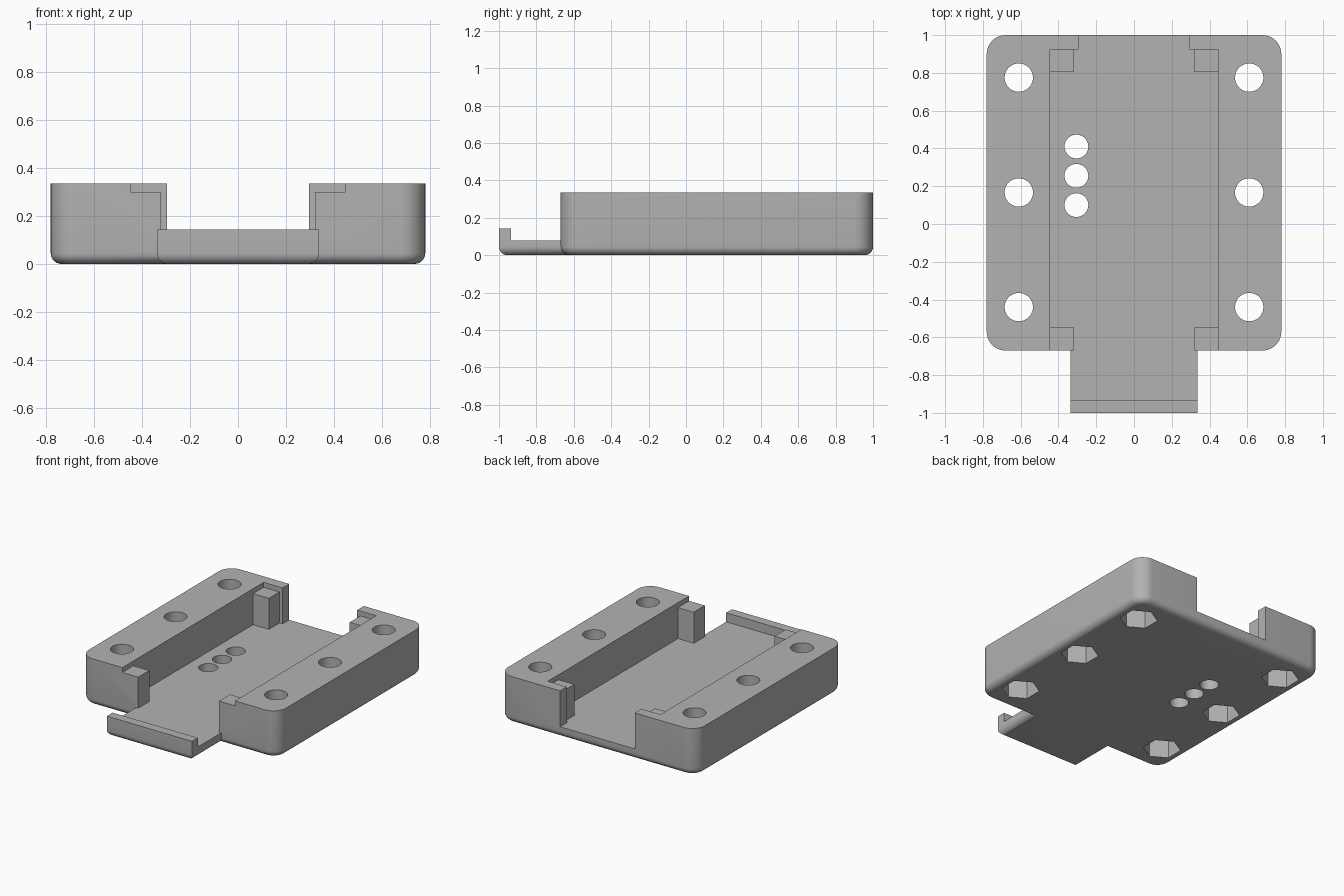
import bpy, bmesh, math
from mathutils import Matrix, Vector

cube = bpy.data.objects.get("Cube")
if cube:
    bpy.data.objects.remove(cube, do_unlink=True)

grey = bpy.data.materials.new("plain grey")
grey.use_nodes = True
GREY = (0.45, 0.45, 0.45, 1)
grey.diffuse_color = GREY
grey.node_tree.nodes["Principled BSDF"].inputs["Base Color"].default_value = GREY

FLOOR, TOP = 0.078, 0.335


def to_object(name, bm):
    mesh = bpy.data.meshes.new(name)
    bmesh.ops.recalc_face_normals(bm, faces=bm.faces)
    bm.to_mesh(mesh)
    bm.free()
    mesh.materials.append(grey)
    obj = bpy.data.objects.new(name, mesh)
    bpy.context.collection.objects.link(obj)
    return obj


def box(name, x, y0, y1, z0, z1, corner=0, base=0, base_filter=None):
    """Box centred on x, with optional rounded corners and bottom edge."""
    bm = bmesh.new()
    bmesh.ops.create_cube(bm, size=1)
    bmesh.ops.scale(bm, vec=(2 * x, y1 - y0, z1 - z0), verts=bm.verts)
    bmesh.ops.translate(bm, vec=(0, (y0 + y1) / 2, (z0 + z1) / 2), verts=bm.verts)
    if corner:
        upright = [e for e in bm.edges if abs(e.verts[0].co.z - e.verts[1].co.z) > 0.01]
        bmesh.ops.bevel(bm, geom=upright, offset=corner, segments=10, profile=0.5, affect='EDGES')
    if base:
        rim = [e for e in bm.edges if all(v.co.z < z0 + 1e-4 for v in e.verts)
               and not all(v.co.y > y1 - 1e-4 and not corner for v in e.verts)]
        bmesh.ops.bevel(bm, geom=rim, offset=base, segments=6, profile=0.5, affect='EDGES')
    return to_object(name, bm)


def prism(name, x, y, z0, z1, radius, sides, turn=0):
    bm = bmesh.new()
    place = Matrix.Translation((x, y, (z0 + z1) / 2)) @ Matrix.Rotation(turn, 4, 'Z')
    bmesh.ops.create_cone(bm, cap_ends=True, segments=sides, radius1=radius,
                          radius2=radius, depth=z1 - z0, matrix=place)
    return to_object(name, bm)


def combine(target, tool, operation):
    mod = target.modifiers.new("combine", 'BOOLEAN')
    mod.operation, mod.solver, mod.object = operation, 'EXACT', tool
    bpy.context.view_layer.objects.active = target
    bpy.ops.object.modifier_apply(modifier=mod.name)
    bpy.data.objects.remove(tool, do_unlink=True)


# Tray body with the front tongue
tray = box("mounting_tray", 0.78, -0.67, 1, 0, TOP, corner=0.1, base=0.045)
combine(tray, box("tongue", 0.337, -1, -0.3, 0, 0.143, base=0.045), 'UNION')

# Channel, its narrowed ends, the post tops and the tongue behind its lip
for x, y0, y1, z0 in ((0.445, -0.545, 0.805, FLOOR), (0.32, -0.8, 0.925, FLOOR),
                      (0.295, -0.8, 1.1, FLOOR), (0.445, -0.8, 0.925, 0.30),
                      (0.4, -0.935, -0.67, FLOOR)):
    combine(tray, box("channel_cutter", x, y0, y1, z0, 0.5), 'DIFFERENCE')

# Screw holes with hexagonal nut pockets underneath
for x in (-0.61, 0.61):
    for y in (-0.44, 0.167, 0.775):
        combine(tray, prism("screw_cutter", x, y, -0.1, 0.5, 0.075, 40), 'DIFFERENCE')
        combine(tray, prism("nut_cutter", x, y, -0.1, 0.18, 0.125, 6), 'DIFFERENCE')

# Row of three holes in the channel floor
for y in (0.1, 0.255, 0.41):
    combine(tray, prism("floor_hole_cutter", -0.305, y, -0.1, 0.2, 0.063, 40), 'DIFFERENCE')

# Smooth rounds, sharp edges
bpy.ops.object.select_all(action='DESELECT')
tray.select_set(True)
bpy.context.view_layer.objects.active = tray
bpy.ops.object.shade_smooth_by_angle(angle=math.radians(30))
